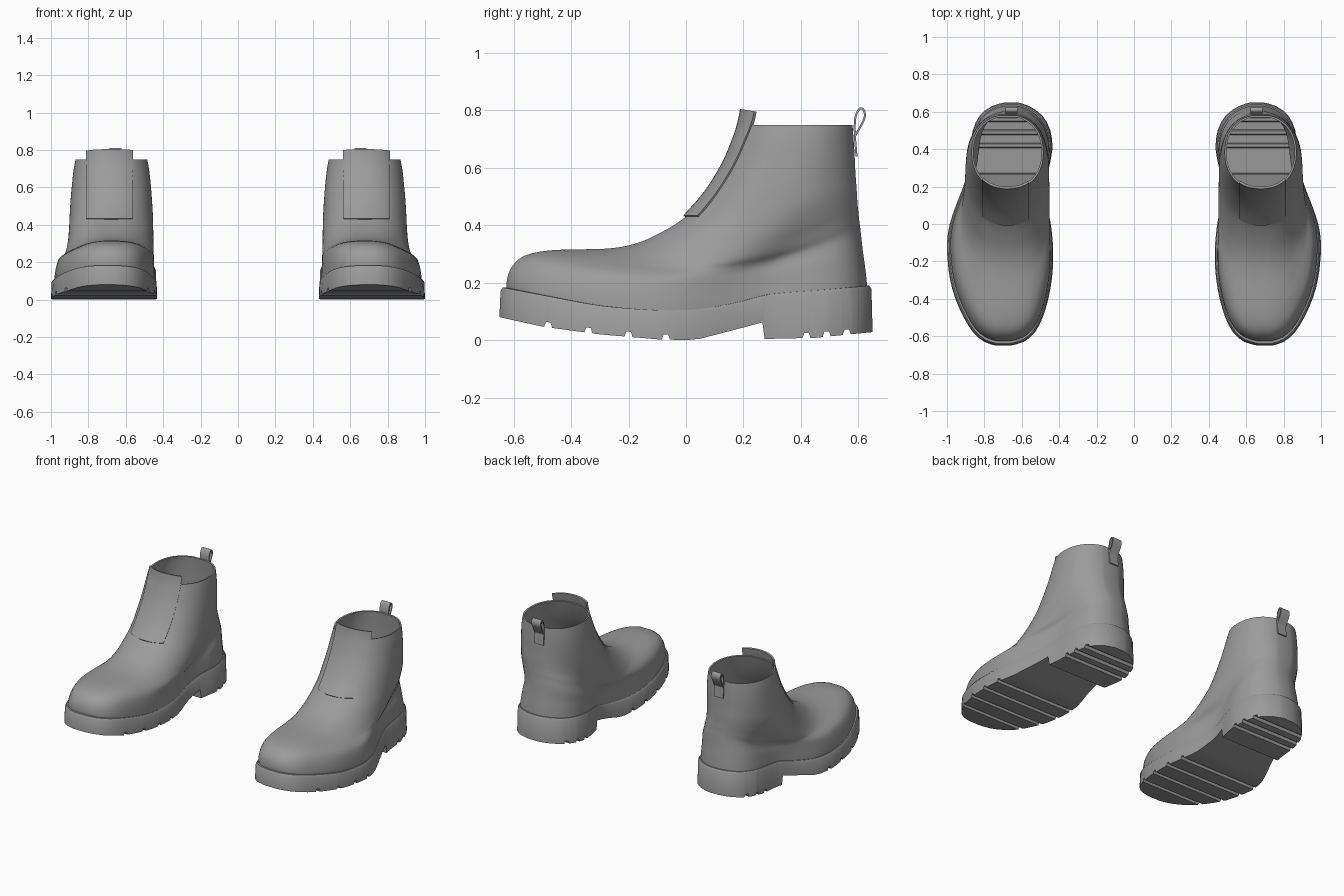
import bpy, math

if "Cube" in bpy.data.objects:
    bpy.data.objects.remove(bpy.data.objects["Cube"])

grey = bpy.data.materials.new("boot_grey")
grey.diffuse_color = (0.33, 0.33, 0.33, 1)
grey.use_nodes = True
grey.node_tree.nodes["Principled BSDF"].inputs["Base Color"].default_value = grey.diffuse_color


def smooth(rows, n):
    """Catmull-Rom through rows of numbers, n steps per span."""
    out = []
    for i in range(len(rows) - 1):
        p = [rows[max(0, min(len(rows) - 1, i + k))] for k in (-1, 0, 1, 2)]
        for j in range(n):
            t = j / n
            out.append([0.5 * (2 * b + (c - a) * t + (2 * a - 5 * b + 4 * c - d) * t * t
                               + (3 * b - a - 3 * c + d) * t ** 3) for a, b, c, d in zip(*p)])
    return out + [list(rows[-1])]


def table(rows, y):
    """Linear lookup of the remaining columns at y."""
    if y <= rows[0][0]:
        return rows[0][1:]
    for a, b in zip(rows, rows[1:]):
        if y <= b[0]:
            t = (y - a[0]) / (b[0] - a[0])
            return [u + (v - u) * t for u, v in zip(a[1:], b[1:])]
    return rows[-1][1:]


def make(name, verts, faces, thickness=0, offset=-1):
    me = bpy.data.meshes.new(name)
    me.from_pydata(verts, [], faces)
    me.materials.append(grey)
    ob = bpy.data.objects.new(name, me)
    bpy.context.collection.objects.link(ob)
    bpy.ops.object.select_all(action='DESELECT')
    ob.select_set(True)
    bpy.context.view_layer.objects.active = ob
    if thickness:
        m = ob.modifiers.new("thickness", 'SOLIDIFY')
        m.thickness, m.offset = thickness, offset
        bpy.ops.object.modifier_apply(modifier=m.name)
    # second boot of the pair
    m = ob.modifiers.new("pair", 'MIRROR')
    m.use_mirror_merge = False
    bpy.ops.object.modifier_apply(modifier=m.name)
    bpy.ops.object.shade_smooth_by_angle(angle=math.radians(35))
    return ob


def grid(rows, closed):
    """Vertices and quads joining equal-length rows."""
    n = len(rows[0])
    faces = [(r * n + c, r * n + (c + 1) % n, (r + 1) * n + (c + 1) % n, (r + 1) * n + c)
             for r in range(len(rows) - 1) for c in range(n if closed else n - 1)]
    return [p for row in rows for p in row], faces


# foot outline: y, inner x, outer x
outline = smooth([
    (-.65, .66, .74), (-.63, .59, .80), (-.58, .53, .86), (-.5, .488, .91),
    (-.4, .458, .955), (-.3, .44, .983), (-.2, .432, .996), (-.1, .434, 1.0),
    (0, .445, .985), (.1, .463, .952), (.2, .472, .913), (.3, .455, .885),
    (.4, .436, .876), (.5, .447, .862), (.58, .49, .825), (.63, .56, .76),
    (.65, .62, .69)], 2)

# sole: rim height and tread height along the length
rim = smooth([(-.65, .183), (-.5, .155), (-.3, .12), (-.1, .105), (.05, .108),
              (.2, .135), (.3, .16), (.5, .176), (.65, .19)], 4)
tread = [(-.65, .08), (-.5, .047), (-.3, .02), (-.1, .003), (.0, 0), (.05, .005),
         (.1, .018), (.2, .044), (.266, .062), (.274, .004), (.45, .008), (.65, .028)]
grooves = (-.48, -.34, -.2, -.07, .42, .49, .56)
ys = {round(r[0], 4) for r in outline} | {.266, .274}
ys = {y for y in ys if all(abs(y - g) > .016 for g in grooves)}
for g in grooves:
    ys |= {g - .014, g - .008, g + .008, g + .014}
ys = sorted(ys)


def bottom(y):
    cut = .018 if any(abs(y - g) < .01 for g in grooves) else 0
    return table(tread, y)[0] + cut


def sole_ring(inset, height):
    left, right = [], []
    for y in ys:
        a, b = table(outline, y)
        c, k = (a + b) / 2, 1 - inset / .27
        yy = y * (1 - inset / .65)
        left.append((c + (a - c) * k, yy, height(y)))
        right.append((c + (b - c) * k, yy, height(y)))
    return right + left[::-1]


verts, faces = grid([sole_ring(0, bottom),
                     sole_ring(.004, lambda y: table(rim, y)[0] - .012),
                     sole_ring(.012, lambda y: table(rim, y)[0]),
                     sole_ring(.04, lambda y: table(rim, y)[0])], True)
n = len(ys)
faces += [(i, 2 * n - 1 - i, 2 * n - 2 - i, i + 1) for i in range(n - 1)]
make("sole", verts, faces)

# upper: front y, front z, back y, back z, inner x, outer x, roundness, side droop
rings = [
    (-.622, .165, .632, .17, .445, .982, 0, .075),
    (-.625, .20, .629, .21, .446, .98, 0, .075),
    (-.61, .25, .623, .26, .448, .972, 0, .08),
    (-.565, .293, .616, .31, .45, .96, .03, .09),
    (-.48, .312, .611, .355, .45, .942, .1, .1),
    (-.38, .316, .607, .39, .45, .925, .25, .1),
    (-.27, .319, .603, .42, .45, .917, .45, .09),
    (-.18, .335, .60, .45, .45, .91, .65, .07),
    (-.1, .368, .597, .48, .452, .905, .85, .05),
    (0, .43, .594, .53, .455, .9, 1, .03),
    (.07, .51, .59, .585, .46, .895, 1, .015),
    (.13, .605, .587, .65, .467, .887, 1, .005),
    (.167, .69, .583, .71, .476, .878, 1, 0),
    (.187, .75, .58, .75, .485, .868, 1, 0)]
P = 2.2


def upper_ring(row):
    yf, zf, yb, zb, xl, xr, rnd, droop = row
    c, w = (xl + xr) / 2, (xr - xl) / 2
    left, right = [], []
    for y, a, b in outline:
        s = (y + .65) / 1.3
        e = (1 - abs(2 * (.01 + .98 * s) - 1) ** P) ** (1 / P)
        z = zf + (zb - zf) * s - droop * 4 * s * (1 - s)
        for side, fx, ex in ((left, a, c - w * e), (right, b, c + w * e)):
            foot = xl + (fx - .432) / .568 * (xr - xl)
            side.append((foot + (ex - foot) * rnd, yf + (yb - yf) * s, z))
    return right + left[::-1]


make("upper", *grid([upper_ring(r) for r in smooth(rings, 3)], True), thickness=.01)

# front panel: follows the shaft and stands above the collar
top = (.197, .80, .58, .74, .487, .866, 1, 0)
panel = []
for yf, zf, yb, zb, xl, xr, rnd, droop in smooth(rings[9:] + [top], 3):
    c, w, row = (xl + xr) / 2, (xr - xl) / 2, []
    for i in range(13):
        x = .562 + .25 * i / 12
        e = abs(x - c) / w
        s = (1 - (1 - e ** P) ** (1 / P)) / 2
        row.append((x, yf + (yb - yf) * s - .009,
                    zf + (zb - zf) * s - droop * 4 * s * (1 - s) + .005))
    panel.append(row)
make("front_panel", *grid(panel, False), thickness=.012)

# pull loop at the heel
path = smooth([(.594, .64), (.588, .72), (.59, .775), (.604, .805), (.618, .803),
               (.623, .78), (.611, .75), (.588, .71)], 4)
make("pull_loop", *grid([[(.622, y, z), (.688, y, z)] for y, z in path], False),
     thickness=.007, offset=0)
